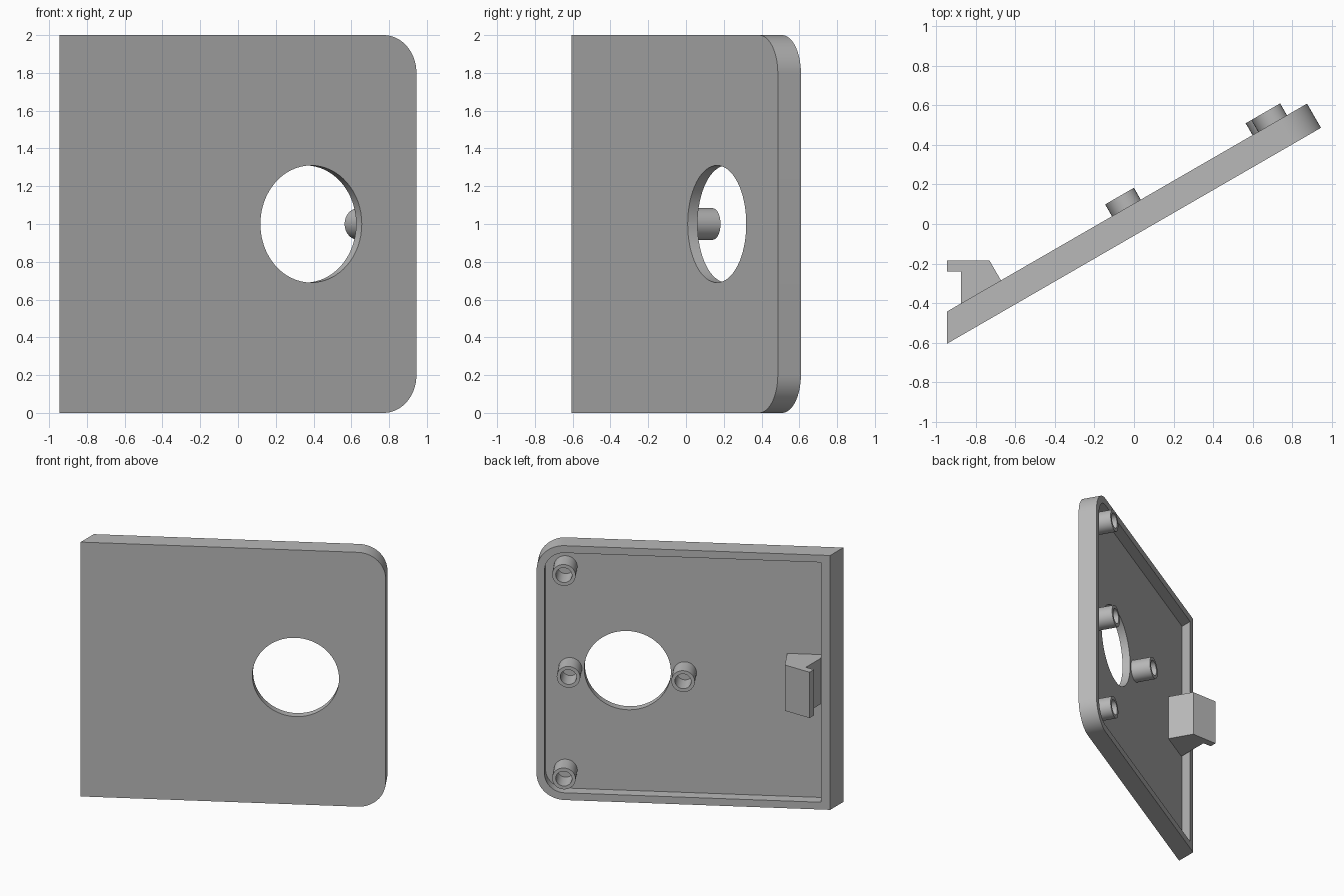
import bpy, bmesh, math
from mathutils import Matrix, Vector

if "Cube" in bpy.data.objects:
    bpy.data.objects.remove(bpy.data.objects["Cube"], do_unlink=True)

# Panel frame: local x runs along the panel, local y is its back normal
ANGLE = math.radians(30)
FRAME = Matrix.Translation((-0.945, -0.605, 0)) @ Matrix.Rotation(ANGLE, 4, "Z")
LENGTH, THICK, FLOOR, LIP, RADIUS = 2.182, 0.141, 0.06, 0.057, 0.2
HOLE_U, MID_Z = 1.538, 1.0

grey = bpy.data.materials.new("light_grey")
grey.use_nodes = True
COLOUR = (0.48, 0.48, 0.48, 1)
grey.diffuse_color = COLOUR
grey.node_tree.nodes["Principled BSDF"].inputs["Base Color"].default_value = COLOUR


def make_object(name, bm, matrix=None):
    if matrix:
        bm.transform(matrix)
    bmesh.ops.recalc_face_normals(bm, faces=bm.faces)
    mesh = bpy.data.meshes.new(name)
    bm.to_mesh(mesh)
    bm.free()
    mesh.materials.append(grey)
    obj = bpy.data.objects.new(name, mesh)
    bpy.context.collection.objects.link(obj)
    return obj


def bridge(name, loop_a, loop_b, matrix=None):
    """Solid between two matching outlines."""
    bm = bmesh.new()
    a = [bm.verts.new(p) for p in loop_a]
    b = [bm.verts.new(p) for p in loop_b]
    bm.faces.new(a)
    bm.faces.new(b[::-1])
    for i in range(len(a)):
        j = (i + 1) % len(a)
        bm.faces.new((a[i], b[i], b[j], a[j]))
    return make_object(name, bm, matrix)


def panel_outline(inset, w):
    """Square corners on the slanted end, round corners on the other."""
    left = w * math.tan(ANGLE) + inset / math.cos(ANGLE)
    right, r = LENGTH - inset, RADIUS - inset
    pts = [(left, w, 2 - inset), (left, w, inset)]
    for cz, start in ((RADIUS, -90), (2 - RADIUS, 0)):
        for i in range(17):
            t = math.radians(start + 90 * i / 16)
            pts.append((right - r + r * math.cos(t), w, cz + r * math.sin(t)))
    return pts


def circle(u, z, r, w, n=64):
    return [(u + r * math.cos(math.tau * i / n), w, z + r * math.sin(math.tau * i / n))
            for i in range(n)]


def cut(obj, cutter):
    cutter.hide_render = True
    mod = obj.modifiers.new("cut", "BOOLEAN")
    mod.operation, mod.solver, mod.object = "DIFFERENCE", "EXACT", cutter
    bpy.context.view_layer.objects.active = obj
    bpy.ops.object.modifier_apply(modifier=mod.name)
    bpy.data.objects.remove(cutter, do_unlink=True)


# Panel with a recessed back and a round opening
panel = bridge("panel", panel_outline(0, 0), panel_outline(0, THICK), FRAME)
cut(panel, bridge("recess_cutter", panel_outline(LIP, FLOOR),
                  panel_outline(LIP, THICK + 0.06), FRAME))
cut(panel, bridge("opening_cutter", circle(HOLE_U, MID_Z, 0.31, -0.1),
                  circle(HOLE_U, MID_Z, 0.31, 0.3), FRAME))
parts = [panel]


# Hollow screw bosses
def boss(name, u, z, outer=0.084, inner=0.058, top=0.21):
    bm = bmesh.new()
    base = FLOOR - 0.01
    pts = [(outer, base), (outer, top), (inner, top), (inner, base)]
    verts = [bm.verts.new((r, w, 0)) for r, w in pts]
    edges = [bm.edges.new(pair) for pair in zip(verts, verts[1:])]
    bmesh.ops.spin(bm, geom=verts + edges, cent=(0, 0, 0), axis=(0, 1, 0),
                   angle=math.tau, steps=32, use_merge=True)
    bmesh.ops.remove_doubles(bm, verts=bm.verts, dist=0.0005)
    return make_object(name, bm, FRAME @ Matrix.Translation((u, 0, z)))


for name, u, z in (("inner_boss", HOLE_U - 0.41, MID_Z), ("outer_boss", HOLE_U + 0.41, MID_Z),
                   ("upper_boss", 1.981, MID_Z + 0.8), ("lower_boss", 1.981, MID_Z - 0.8)):
    parts.append(boss(name, u, z))

# Hooked latch near the slanted end
hook = [(-0.945, -0.185), (-0.73, -0.185), (-0.627, -0.363),
        (-0.875, -0.507), (-0.875, -0.24), (-0.945, -0.24)]
parts.append(bridge("latch", [(x, y, MID_Z - 0.18) for x, y in hook],
                    [(x, y, MID_Z + 0.18) for x, y in hook]))

# Smooth round walls, crisp edges
bpy.ops.object.select_all(action="DESELECT")
for obj in parts:
    obj.select_set(True)
bpy.context.view_layer.objects.active = panel
bpy.ops.object.shade_smooth_by_angle(angle=ANGLE)
